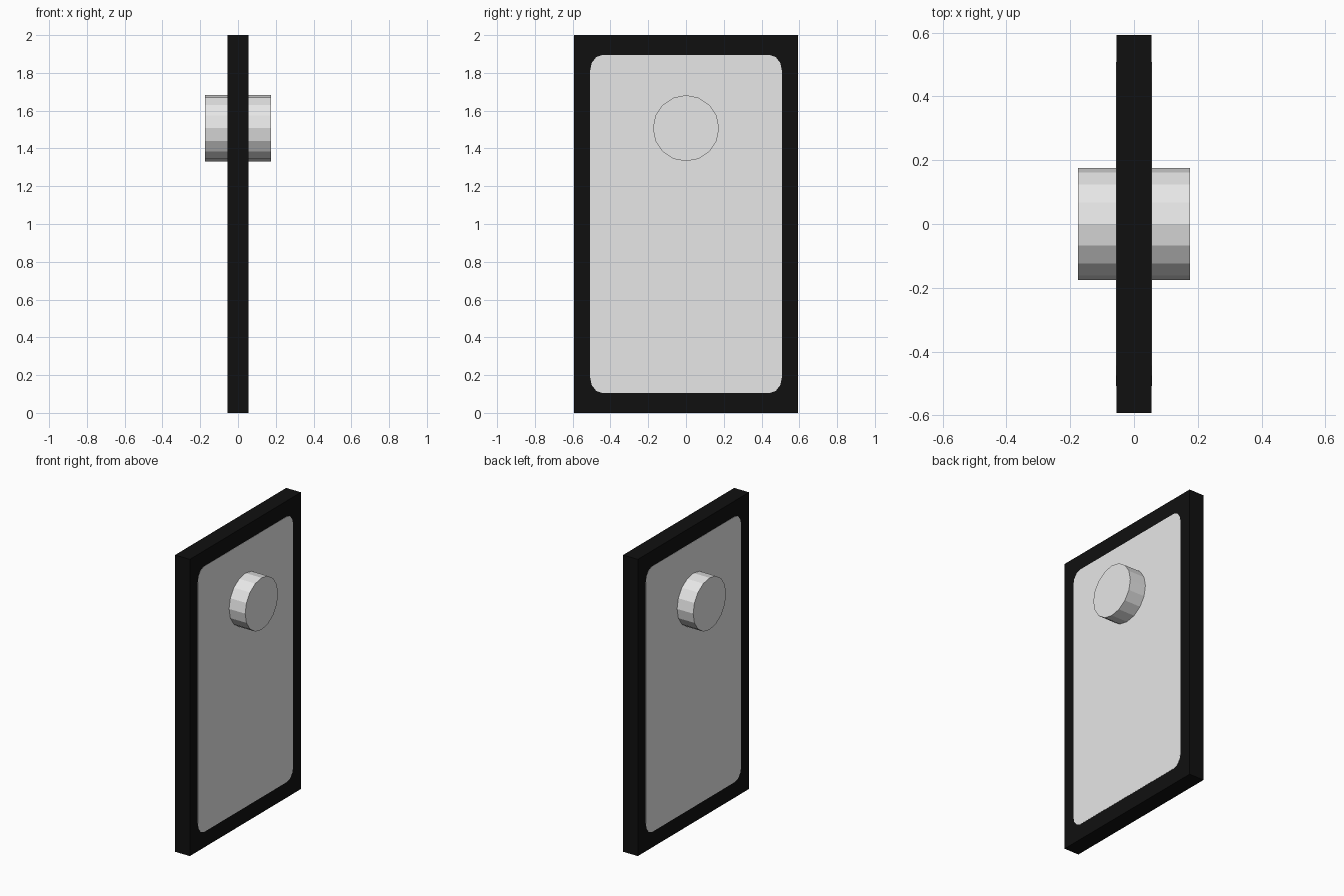
import bpy, bmesh, math
from mathutils import Matrix, Vector

if "Cube" in bpy.data.objects:
    bpy.data.objects.remove(bpy.data.objects["Cube"])


def material(name, rgb):
    m = bpy.data.materials.new(name)
    m.diffuse_color = (*rgb, 1)
    m.use_nodes = True
    m.node_tree.nodes["Principled BSDF"].inputs["Base Color"].default_value = m.diffuse_color
    return m


BLACK = material("black frame", (0.005, 0.005, 0.005))
GREY = material("light grey", (0.8, 0.8, 0.8))


def add_object(name, bm, mat):
    bmesh.ops.recalc_face_normals(bm, faces=bm.faces)
    mesh = bpy.data.meshes.new(name)
    bm.to_mesh(mesh)
    bm.free()
    mesh.materials.append(mat)
    ob = bpy.data.objects.new(name, mesh)
    bpy.context.collection.objects.link(ob)


# upright black slab
bm = bmesh.new()
bmesh.ops.create_cube(bm, size=1, matrix=Matrix.Translation((0, 0, 1)) @ Matrix.Diagonal((0.11, 1.184, 2, 1)))
add_object("door_slab", bm, BLACK)

# painted panel with rounded corners, one thin plate on each face
HY, HZ, RY, RZ = 0.508, 0.895, 0.065, 0.085
for side, name in ((1, "right_panel"), (-1, "left_panel")):
    bm = bmesh.new()
    ring = []
    for q, (sy, sz) in enumerate(((1, 1), (-1, 1), (-1, -1), (1, -1))):
        for i in range(4):
            a = math.pi / 2 * (q + i / 3)
            ring.append(bm.verts.new((side * 0.0545,
                                      sy * (HY - RY) + RY * math.cos(a),
                                      1.0 + sz * (HZ - RZ) + RZ * math.sin(a))))
    face = bm.faces.new(ring)
    out = bmesh.ops.extrude_face_region(bm, geom=[face])
    bmesh.ops.translate(bm, vec=Vector((side * 0.0015, 0, 0)),
                        verts=[v for v in out["geom"] if isinstance(v, bmesh.types.BMVert)])
    add_object(name, bm, GREY)

# 16-sided knob passing through the slab
bm = bmesh.new()
bmesh.ops.create_cone(bm, cap_ends=True, segments=16, radius1=0.175, radius2=0.175, depth=0.352,
                      matrix=Matrix.Translation((0, 0, 1.507)) @ Matrix.Rotation(math.pi / 2, 4, 'Y'))
add_object("knob", bm, GREY)
